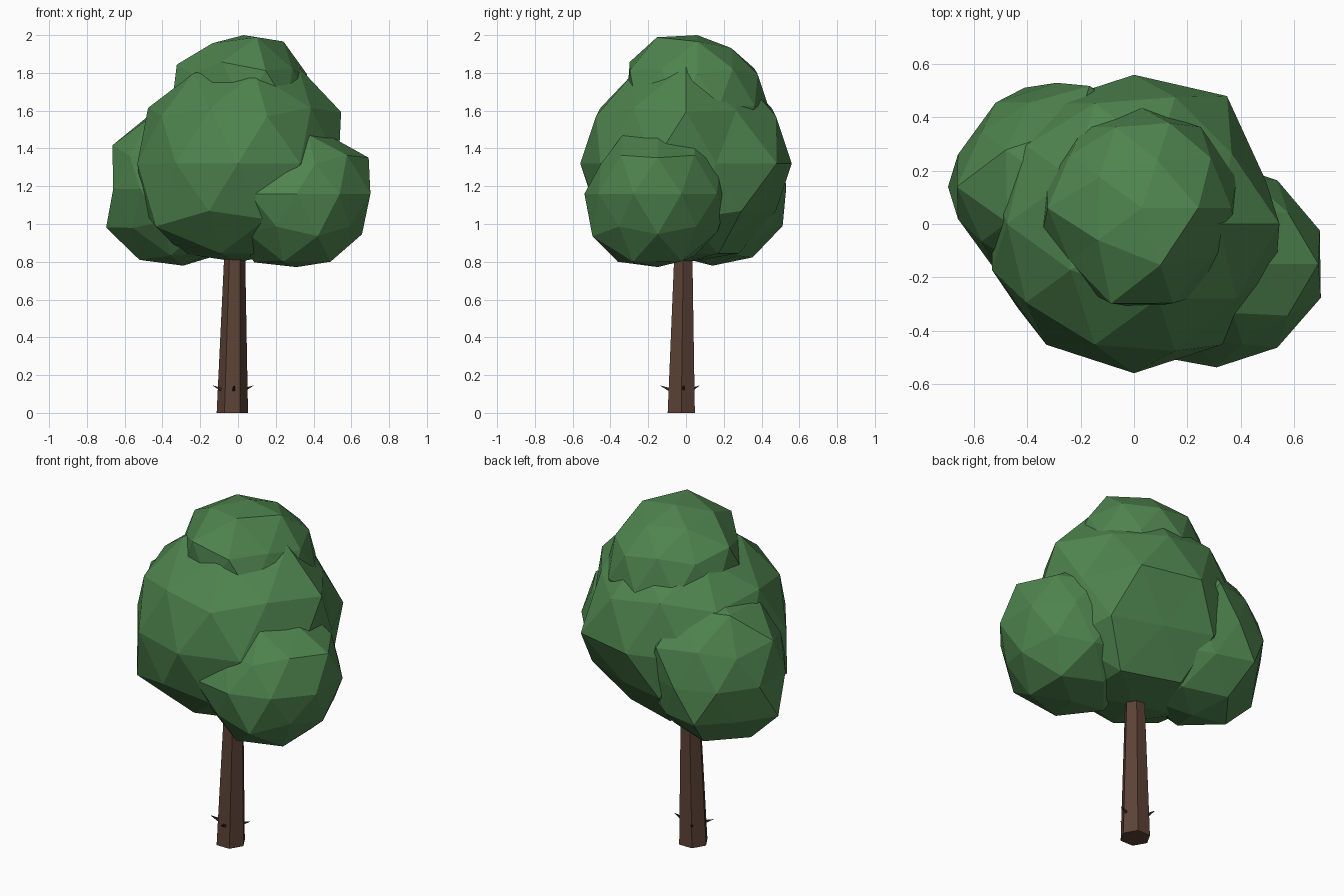
import bpy, bmesh
from math import cos, sin, pi, radians
from mathutils import Vector

if "Cube" in bpy.data.objects:
    bpy.data.objects.remove(bpy.data.objects["Cube"], do_unlink=True)


def make_material(name, rgb):
    mat = bpy.data.materials.new(name)
    mat.use_nodes = True
    mat.diffuse_color = (*rgb, 1)
    bsdf = next(n for n in mat.node_tree.nodes if n.type == "BSDF_PRINCIPLED")
    bsdf.inputs["Base Color"].default_value = (*rgb, 1)
    bsdf.inputs["Roughness"].default_value = 0.9
    return mat


leaf_green = make_material("leaf_green", (0.077, 0.23, 0.077))
bark_brown = make_material("bark_brown", (0.107, 0.054, 0.037))
twig_brown = make_material("twig_brown", (0.05, 0.027, 0.02))


def finish(name, bm, mat):
    bmesh.ops.recalc_face_normals(bm, faces=bm.faces)
    mesh = bpy.data.meshes.new(name)
    bm.to_mesh(mesh)
    bm.free()
    mesh.materials.append(mat)
    obj = bpy.data.objects.new(name, mesh)
    bpy.context.collection.objects.link(obj)
    return obj


def leaf_clump(name, centre, radius, nudges):
    """Faceted ball; each nudge scales the vertex nearest a direction."""
    bm = bmesh.new()
    bmesh.ops.create_icosphere(bm, subdivisions=2, radius=1)
    for x, y, z, factor in nudges:
        d = Vector((x, y, z))
        vert = max(bm.verts, key=lambda v: v.co.normalized().dot(d))
        vert.co *= factor
    for v in bm.verts:
        v.co = v.co * radius + Vector(centre)
    return finish(name, bm, leaf_green)


def taper(name, base, tip, r_base, r_tip, sides, mat, upright=False):
    """Tapered prism between two points."""
    base, tip = Vector(base), Vector(tip)
    axis = Vector((0, 0, 1)) if upright else (tip - base).normalized()
    u = Vector((1, 0, 0)) if upright else axis.orthogonal().normalized()
    w = axis.cross(u)
    bm = bmesh.new()
    rings = []
    for c, r in ((base, r_base), (tip, r_tip)):
        angles = [2 * pi * i / sides for i in range(sides)]
        rings.append([bm.verts.new(c + (u * cos(a) + w * sin(a)) * r) for a in angles])
    low, high = rings
    for i in range(sides):
        j = (i + 1) % sides
        bm.faces.new((low[i], low[j], high[j], high[i]))
    bm.faces.new(low[::-1])
    bm.faces.new(high)
    return finish(name, bm, mat)


# Foliage
leaf_clump("main_foliage", (0, 0, 1.32), 0.56, [
    (.9, 0, .4, 1.09), (.5, 0, .9, 1.08), (.7, .5, .5, .95), (.3, .8, -.5, .88),
    (.6, .8, 0, 1.06), (1, .3, 0, .93), (-.7, -.5, -.5, 1.13), (0, 0, -1, .93)])
leaf_clump("top_foliage", (.03, .06, 1.625), .375, [
    (-.9, 0, .5, 1.11), (-.3, -.8, .5, 1.18), (.3, -.9, .4, 1.12),
    (.2, -.5, .9, 1.14), (-.4, -.3, .9, 1.04), (.5, 0, .9, 1.07),
    (.2, .5, .9, .96), (-1, -.3, 0, 1.07), (.6, -.8, 0, 1.06)])
leaf_clump("left_foliage", (.31, -.15, 1.16), .388, [
    (.9, 0, .4, 1.1), (1, .3, 0, 1.05), (1, -.3, 0, 1.06), (.5, 0, .9, .91),
    (.2, -.5, .9, .95), (-.3, -.8, .5, .88), (.3, -.9, .4, .91),
    (-.6, -.8, 0, 1.09), (.9, 0, -.5, 1.05), (.3, -.8, -.5, 1.1),
    (-.2, -.5, -.9, 1.09), (-.5, 0, -.9, 1.1), (.4, -.3, -.9, 1.09), (.4, .3, -.9, 1.08)])
leaf_clump("right_foliage", (-.29, .14, 1.185), .39, [
    (-.9, 0, -.4, 1.17), (-.9, 0, .5, 1.13), (-.5, 0, -.9, 1.13),
    (-.4, .3, .9, 1.15), (-.4, -.3, .9, 1.12), (.2, .5, .9, 1.15), (0, 0, 1, 1.1),
    (.3, .9, .4, 1.14), (-.3, .9, -.4, 1.12), (-.2, .5, -.9, 1.09),
    (0, 0, -1, 1.04), (-.2, -.5, -.9, 1.06), (.4, .3, -.9, 1.06)])

# Trunk, leaning slightly towards the crown
taper("trunk", (-0.03, -0.025, 0), (-0.015, -0.012, 1.0), 0.083, 0.05, 6, bark_brown, True)

# Short twigs round the base of the trunk
for side, angle in {"left": 8, "back": 120, "right": 200, "front": 275}.items():
    start = Vector((-0.028, -0.025, 0.12))
    out = Vector((cos(radians(angle)), sin(radians(angle)), 0))
    taper(side + "_twig", start + out * 0.055, start + out * 0.112 + Vector((0, 0, 0.025)),
          0.013, 0.001, 4, twig_brown)
